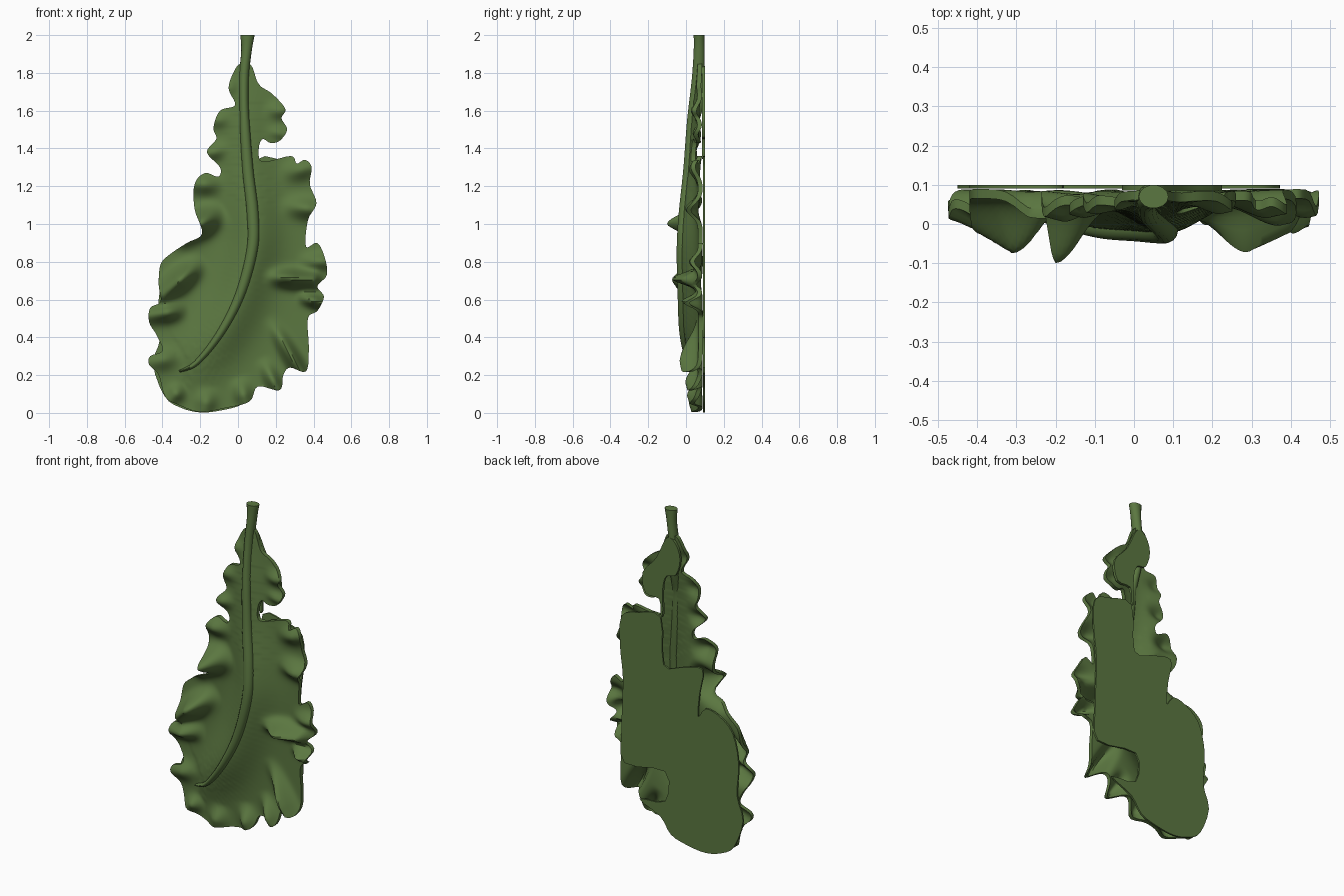
import bpy, math
from mathutils import Vector
from mathutils.geometry import delaunay_2d_cdt

if "Cube" in bpy.data.objects:
    bpy.data.objects.remove(bpy.data.objects["Cube"])

green = bpy.data.materials.new("leaf green")
green.diffuse_color = (0.105, 0.185, 0.052, 1)
green.use_nodes = True
green.node_tree.nodes["Principled BSDF"].inputs["Base Color"].default_value = green.diffuse_color

# Outline of the blade (x, z): right margin going down, left margin going up
RIGHT = [(.07, 1.84), (.11, 1.74), (.18, 1.69), (.25, 1.61), (.23, 1.56), (.26, 1.50), (.22, 1.44),
         (.17, 1.43), (.13, 1.45), (.11, 1.40), (.13, 1.33), (.28, 1.36), (.31, 1.32), (.355, 1.34),
         (.39, 1.30), (.38, 1.21), (.415, 1.11), (.37, 1.02), (.36, .88), (.42, .90), (.46, .82),
         (.47, .73), (.42, .67), (.455, .615), (.42, .54), (.37, .50), (.375, .34), (.36, .22),
         (.275, .24), (.24, .20), (.22, .12), (.105, .14), (.06, .06), (-.07, .025)]
LEFT = [(-.2, .005), (-.31, .04), (-.385, .085), (-.42, .2), (-.47, .255), (-.465, .30), (-.40, .33),
        (-.43, .41), (-.47, .48), (-.465, .555), (-.41, .59), (-.42, .68), (-.41, .785), (-.36, .84),
        (-.27, .90), (-.19, .95), (-.23, 1.08), (-.23, 1.21), (-.175, 1.27), (-.105, 1.25),
        (-.095, 1.30), (-.165, 1.38), (-.115, 1.45), (-.13, 1.51), (-.095, 1.60), (-.015, 1.63),
        (-.05, 1.72), (-.015, 1.82), (.02, 1.85)]
# Flat back plate, notched where the back is open
PLATE = [(.10, 1.34), (.25, 1.33), (.36, 1.28), (.37, 1.1), (.35, .9), (.36, .6), (.34, .40),
         (.07, .42), (.07, .24), (.24, .21), (.1, .14), (.03, .05), (-.08, .015), (-.2, .002),
         (-.31, .03), (-.39, .09), (-.45, .26), (-.41, .4), (-.42, .6), (-.38, .77), (-.29, .85),
         (-.2, .87), (-.15, .81), (-.16, .95), (-.18, 1.1), (-.05, 1.08), (.08, 1.06)]
# Flat back behind the upper lobes
UPPER = [(.10, 1.36), (.11, 1.45), (.2, 1.46), (.22, 1.58), (.13, 1.69), (.06, 1.83), (0, 1.81),
         (-.03, 1.72), (.0, 1.62), (.06, 1.6), (.085, 1.52), (.085, 1.36)]
# Midrib path: x, front y, z, half width
RIB = [(.05, .04, 2.0, .038), (.045, .04, 1.92, .028), (.032, .03, 1.77, .026), (.035, .005, 1.55, .026),
       (.052, -.015, 1.29, .029), (.078, -.04, 1.05, .031), (.075, -.05, .865, .029),
       (.01, -.045, .625, .025), (-.095, -.035, .42, .02), (-.22, 0, .265, .014), (-.31, .03, .22, .006)]
# Ruffles: inner x, z, crest x, z, height, width
RUFFLES = [(-.06, 1.08, -.20, 1.0, .165, .06), (-.17, .82, -.31, .70, .14, .05), (-.25, .55, -.38, .53, .09, .045),
           (-.28, .3, -.40, .28, .05, .05), (-.28, .15, -.33, .10, .05, .04), (-.15, .15, -.17, .05, .05, .05),
           (0, .2, .03, .09, .06, .045), (.12, .3, .19, .16, .07, .035), (.15, .52, .3, .27, .10, .035),
           (.12, .72, .29, .71, .14, .04), (.3, .62, .41, .59, .09, .03), (.3, .8, .44, .8, .05, .04),
           (.2, 1.1, .37, 1.08, .07, .05), (.2, 1.25, .34, 1.29, .05, .05), (.12, 1.6, .22, 1.6, .04, .04),
           (.12, 1.5, .22, 1.48, .03, .03), (-.05, 1.2, -.18, 1.21, .06, .05), (-.02, 1.4, -.13, 1.38, .05, .04),
           (0, 1.55, -.10, 1.55, .04, .04), (.01, 1.74, -.04, 1.72, .03, .04)]


def spline(points, steps, closed):
    """Catmull-Rom curve through points of any dimension."""
    pts = [Vector(p) for p in points]
    n = len(pts)
    pick = (lambda i: pts[i % n]) if closed else (lambda i: pts[max(0, min(n - 1, i))])
    out = []
    for i in range(n if closed else n - 1):
        a, b, c, d = pick(i - 1), pick(i), pick(i + 1), pick(i + 2)
        for s in range(steps):
            t = s / steps
            out.append(b + (c - a) * (t / 2) + (a * 2 - b * 5 + c * 4 - d) * (t * t / 2)
                       + (b * 3 - a - c * 3 + d) * (t ** 3 / 2))
    if not closed:
        out.append(pts[-1])
    return out


def make(name, verts, faces):
    me = bpy.data.meshes.new(name)
    me.from_pydata(verts, [], faces)
    me.validate()
    me.materials.append(green)
    ob = bpy.data.objects.new(name, me)
    bpy.context.collection.objects.link(ob)
    bpy.context.view_layer.objects.active = ob
    for o in bpy.context.selected_objects:
        o.select_set(False)
    ob.select_set(True)
    bpy.ops.object.shade_smooth_by_angle(angle=math.radians(45))
    return ob


def slab(name, outline, step, front, back):
    """Fill an x-z outline with a fine grid and give it front and back heights."""
    n = len(outline)
    pts = [Vector((p[0], p[1])) for p in outline]
    for i in range(int(1 / step)):
        for j in range(int(2 / step)):
            pts.append(Vector((-.5 + (i + .5 * (j % 2)) * step, j * step + .003)))
    vs, _, fs, *_ = delaunay_2d_cdt(pts, [], [list(range(n))], 1, 1e-5)
    used = sorted({v for f in fs for v in f})
    index = {v: k for k, v in enumerate(used)}
    tris = []
    for f in fs:
        a, b, c = (vs[v] for v in f)
        f = [index[v] for v in f]
        tris.append(f if (b - a).cross(c - a) > 0 else f[::-1])
    m = len(used)
    ys = [front(vs[v].x, vs[v].y) for v in used]
    verts = [(vs[v].x, y, vs[v].y) for v, y in zip(used, ys)]
    verts += [(vs[v].x, back(y), vs[v].y) for v, y in zip(used, ys)]
    edges = {(f[k], f[(k + 1) % 3]) for f in tris for k in range(3)}
    faces = tris + [[v + m for v in reversed(f)] for f in tris]
    faces += [(b, a, a + m, b + m) for a, b in edges if (b, a) not in edges]
    return make(name, verts, faces)


rib = spline(RIB, 8, False)


def blade_front(x, z):
    # arch beside the midrib
    near = min(rib, key=lambda p: (p[0] - x) ** 2 + (p[2] - z) ** 2)
    d2 = (near[0] - x) ** 2 + (near[2] - z) ** 2
    base = .065
    y = base - (base - min(base, near[1] + .025)) * math.exp(-d2 / .13 ** 2)
    # ruffles rise towards a crest near the margin, then roll back
    for x1, z1, x2, z2, h, w in RUFFLES:
        dx, dz = x2 - x1, z2 - z1
        t = max(0, min(1.6, ((x - x1) * dx + (z - z1) * dz) / (dx * dx + dz * dz)))
        r2 = (x - x1 - t * dx) ** 2 + (z - z1 - t * dz) ** 2
        g = min(1, t)
        roll = 1 - max(0, t - 1) * .6
        lift = min(h, max(y + h - base, h * .4))
        y -= lift * roll * g * g * (3 - 2 * g) * math.exp(-r2 / (w * w))
    return max(-.1, min(.08, y))


# Ruffled blade
slab("leaf_blade", spline(RIGHT + LEFT, 5, True), .0125, blade_front, lambda y: min(.1, y + .024))

# Flat back plates
slab("back_plate", spline(PLATE, 3, True), .05, lambda x, z: .09, lambda y: .1)
slab("upper_back_plate", spline(UPPER, 3, True), .05, lambda x, z: .085, lambda y: .1)

# Midrib and stem, flattened against the back plane
SIDES = 14
verts, faces = [], []
for i, p in enumerate(rib):
    a, b = rib[max(0, i - 1)], rib[min(len(rib) - 1, i + 1)]
    along = Vector((b[0] - a[0], b[2] - a[2])).normalized()
    side = Vector((-along.y, along.x)) if i else Vector((1, 0))
    w = p[3]
    # the stem reaches the back plane, the midrib below it sinks into the blade
    k_stem = max(0, min(1, (p[2] - 1.5) / .15))
    depth = max(w, .025) * (1 - k_stem) + (.1 - p[1]) / 2 * k_stem
    for k in range(SIDES):
        ang = 2 * math.pi * k / SIDES
        s = w * math.cos(ang)
        y = p[1] + depth - depth * math.sin(ang)
        verts.append((p[0] + side.x * s, min(.1, y), p[2] + side.y * s))
for i in range(len(rib) - 1):
    for k in range(SIDES):
        a, b = i * SIDES + k, i * SIDES + (k + 1) % SIDES
        faces.append((a, a + SIDES, b + SIDES, b))
faces.append(list(range(SIDES)))
faces.append([len(verts) - 1 - k for k in range(SIDES)])
make("midrib_stem", verts, faces)
